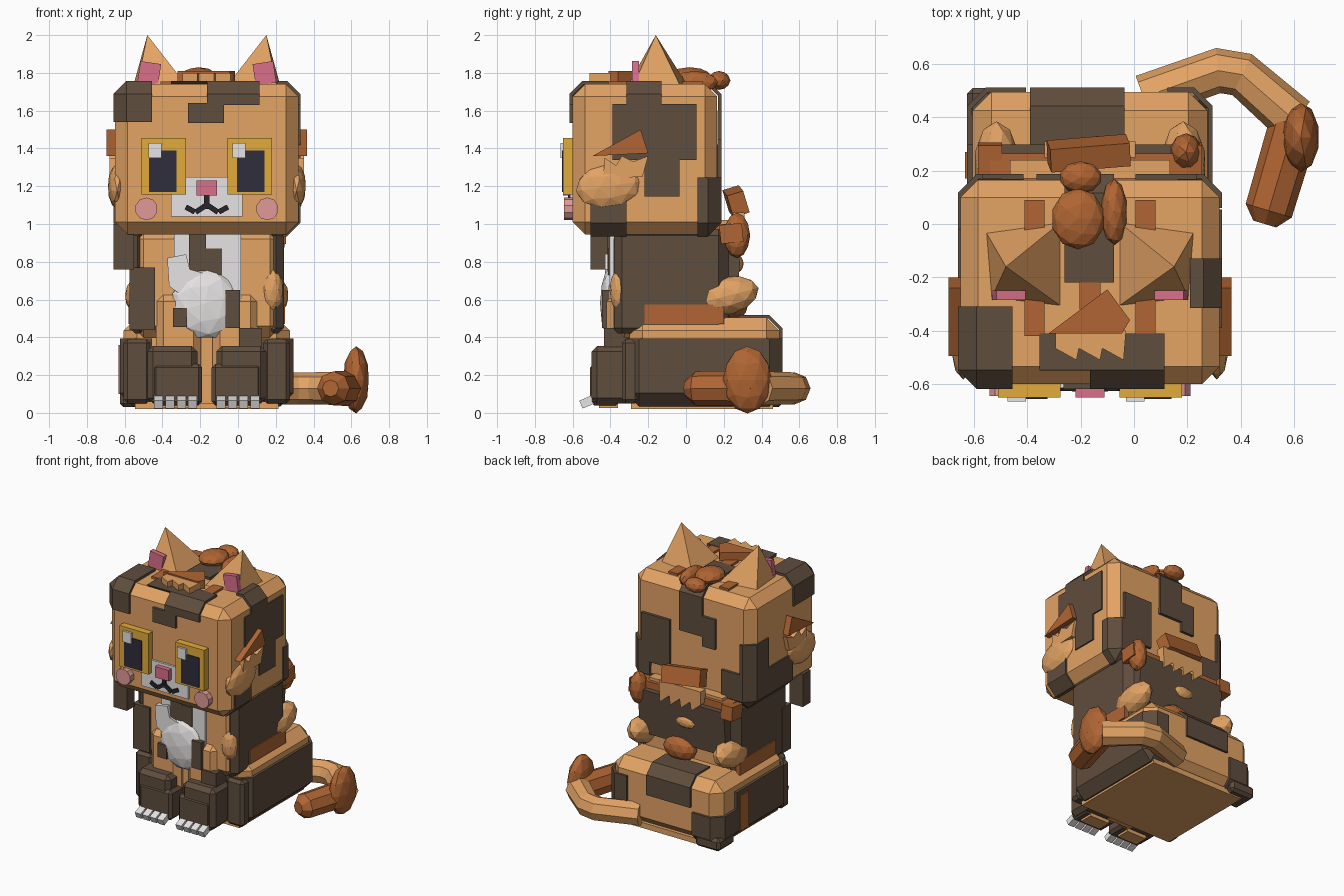
import bpy
import bmesh
from math import pi
from mathutils import Vector, Matrix

if "Cube" in bpy.data.objects:
    bpy.data.objects.remove(bpy.data.objects["Cube"])

CENTRE = -.165   # the sitting body is offset so that the tail fits the width
SIDES = (("left", 1), ("right", -1))
ALL = (-3, 3)


def colour(name, code):
    linear = [((int(code[i:i + 2], 16) / 255 + .055) / 1.055) ** 2.4 for i in (0, 2, 4)]
    mat = bpy.data.materials.new(name)
    mat.use_nodes = True
    mat.diffuse_color = (*linear, 1)
    shader = mat.node_tree.nodes["Principled BSDF"]
    shader.inputs["Base Color"].default_value = (*linear, 1)
    shader.inputs["Roughness"].default_value = .9
    return mat


tan = colour("tan_fur", "e3a364")
dark = colour("dark_brown_fur", "5f4d3d")
orange = colour("orange_fur", "b06533")
white = colour("white_fur", "e6e4e3")
pink = colour("pink_skin", "d8708a")
blush = colour("blush", "e09a98")
yellow = colour("yellow_iris", "e2ab3b")
navy = colour("navy_pupil", "2f2d3c")
black = colour("black_mouth", "25252b")


def finish(name, mat, bm, place=(0, 0, 0), rot=(0, 0, 0)):
    mesh = bpy.data.meshes.new(name)
    bm.to_mesh(mesh)
    bm.free()
    mesh.materials.append(mat)
    obj = bpy.data.objects.new(name, mesh)
    bpy.context.collection.objects.link(obj)
    obj.location = Vector(place) + Vector((CENTRE, 0, 0))
    obj.rotation_euler = rot
    return obj


def block(x, y, z, bevel):
    bm = bmesh.new()
    bmesh.ops.create_cube(bm, size=1)
    bmesh.ops.scale(bm, vec=[abs(b - a) for a, b in (x, y, z)], verts=bm.verts)
    if bevel:
        bmesh.ops.bevel(bm, geom=bm.edges[:], offset=bevel, segments=1, affect="EDGES", profile=.5)
    return bm, [(a + b) / 2 for a, b in (x, y, z)]


def box(name, mat, x, y, z, bevel=0, rot=(0, 0, 0)):
    bm, middle = block(x, y, z, bevel)
    finish(name, mat, bm, middle, rot)


def patch(name, mat, body, x, y, z):
    """Cut a thin shell, wrapped round a chamfered body, down to a region."""
    bm, middle = block(*body)
    bmesh.ops.translate(bm, vec=middle, verts=bm.verts)
    for axis, span in enumerate((x, y, z)):
        for limit, sign in ((min(span), -1), (max(span), 1)):
            co, no = Vector(), Vector()
            co[axis], no[axis] = limit, sign
            bmesh.ops.bisect_plane(bm, geom=bm.verts[:] + bm.edges[:] + bm.faces[:],
                                   plane_co=co, plane_no=no, clear_outer=True)
    obj = finish(name, mat, bm)
    mod = obj.modifiers.new("thickness", "SOLIDIFY")
    mod.thickness, mod.offset = .02, -1


def gem(name, mat, place, radii, rot=(0, 0, 0)):
    bm = bmesh.new()
    bmesh.ops.create_icosphere(bm, subdivisions=2, radius=1)
    bmesh.ops.scale(bm, vec=radii, verts=bm.verts)
    finish(name, mat, bm, place, rot)


def plate(name, mat, axis, span, outline):
    """Extrude a flat outline along one axis between the two span values."""
    bm = bmesh.new()
    verts = []
    for point in outline:
        co = list(point)
        co.insert(axis, span[0])
        verts.append(bm.verts.new(co))
    new = bmesh.ops.extrude_face_region(bm, geom=[bm.faces.new(verts)], use_keep_orig=True)["geom"]
    move = [0, 0, 0]
    move[axis] = span[1] - span[0]
    bmesh.ops.translate(bm, vec=move, verts=[v for v in new if isinstance(v, bmesh.types.BMVert)])
    bmesh.ops.recalc_face_normals(bm, faces=bm.faces)
    finish(name, mat, bm)


def jagged(start, end, top, low, teeth=3):
    """Outline of a fur tuft with a slanted saw edge."""
    step = (end - start) / teeth
    points = [(start, top), (end, top)]
    for i in reversed(range(teeth)):
        points += [(start + step * (i + .9), low), (start + step * i, low + (top - low) * .4)]
    return points


def tube(name, mat, path, radii):
    curve = bpy.data.curves.new(name, "CURVE")
    curve.dimensions = "3D"
    curve.bevel_depth, curve.bevel_resolution = 1, 2
    curve.use_fill_caps = True
    line = curve.splines.new("POLY")
    line.points.add(len(path) - 1)
    for p, (x, y), r in zip(line.points, path, radii):
        p.co, p.radius = (x, y, .13, 1), r
    helper = bpy.data.objects.new(name + "_curve", curve)
    bpy.context.collection.objects.link(helper)
    bm = bmesh.new()
    bm.from_mesh(bpy.data.meshes.new_from_object(helper.evaluated_get(bpy.context.evaluated_depsgraph_get())))
    bpy.data.objects.remove(helper)
    for f in bm.faces:
        f.smooth = False
    finish(name, mat, bm)


# Head block and the dark patches wrapped round it
box("head", tan, (-.485, .485), (-.6, .165), (.945, 1.74), .065)
skull = ((-.495, .495), (-.618, .187), (.935, 1.758), .07)
patch("head_patch_front_corner", dark, skull, (-3, -.29), (-3, -.31), (1.54, 3))
patch("head_patch_forehead", dark, skull, (0, .28), (-3, -.41), (1.63, 3))
patch("head_patch_crown_front", dark, skull, (-.19, 0), (-.55, -.41), (1.6, 3))
patch("head_patch_brow", dark, skull, (-.1, .09), (-3, -.5), (1.535, 1.64))
patch("head_patch_left_top", dark, skull, (.375, 3), (-.315, -.13), (1.635, 3))
patch("head_patch_left_middle", dark, skull, (.4, 3), (-.39, .055), (1.34, 1.635))
patch("head_patch_left_low", dark, skull, (.4, 3), (-.22, -.035), (1.145, 1.34))
patch("head_patch_left_jaw", dark, skull, (.4, 3), (-.505, -.315), (-3, 1.14))
patch("head_patch_back_corner", dark, skull, (.33, 3), (.06, 3), (-3, 1.245))
patch("head_patch_back_mid", dark, skull, (.17, .4), (0, 3), (1.1, 1.45))
patch("head_patch_crown", dark, skull, (-.095, .09), (-.22, 3), (1.4, 3))
patch("head_patch_back_step", dark, skull, (-.2, -.095), (0, 3), (1.33, 1.55))
patch("head_patch_right_low", dark, skull, (-3, -.25), (-.3, 3), (-3, 1.2))
patch("head_patch_right_step", dark, skull, (-3, -.4), (-.02, 3), (1.2, 1.42))
box("hanging_lock", dark, (-.495, -.385), (-.505, -.415), (.76, 1))

# Ears: leaning four-sided pyramids with pink insides
for side, s in SIDES:
    bm = bmesh.new()
    base = [bm.verts.new((s * x, y, 1.73)) for x, y in ((.105, .01), (.39, -.03), (.37, -.28), (.105, -.31))]
    tip = bm.verts.new((s * .315, -.16, 2))
    bm.faces.new(base)
    for a, b in zip(base, base[1:] + base[:1]):
        bm.faces.new((a, b, tip))
    bmesh.ops.recalc_face_normals(bm, faces=bm.faces)
    finish(side + "_ear", tan, bm)
    box(side + "_inner_ear", pink, (s * .25, s * .36), (-.285, -.25), (1.74, 1.855), 0, (0, s * -.15, 0))

# Eyes, cheeks and cheek fur
for side, s in SIDES:
    box(side + "_iris", yellow, (s * .11, s * .345), (-.65, -.58), (1.155, 1.455))
    box(side + "_pupil", navy, (s * .16, s * .305), (-.656, -.64), (1.17, 1.39))
    shine = .17 if s > 0 else -.275
    box(side + "_eye_shine", white, (shine - .035, shine + .035), (-.665, -.64), (1.35, 1.43))
    bm = bmesh.new()
    bmesh.ops.create_cone(bm, cap_ends=True, segments=10, radius1=.06, radius2=.06, depth=.05,
                          matrix=Matrix.Rotation(pi / 2, 4, "X"))
    finish(side + "_cheek", blush, bm, (s * .32, -.62, 1.08))
    gem(side + "_cheek_fur", tan, (s * .475, -.41, 1.2), (.05, .175, .12), (.15, 0, 0))
    plate(side + "_cheek_tuft", tan, 0, (s * .46, s * .515),
          [(-.44, 1.24), (-.43, 1.35), (-.37, 1.31), (-.34, 1.36), (-.28, 1.33), (-.2, 1.36), (-.23, 1.25)])
    plate(side + "_temple_tuft", orange, 0, (s * .47, s * .53), [(-.495, 1.36), (-.24, 1.5), (-.2, 1.375)])

# Muzzle, nose and mouth
plate("muzzle", white, 1, (-.615, -.58), [(-.19, 1.04), (.19, 1.04), (.19, 1.16), (.11, 1.16),
                                          (.11, 1.25), (-.11, 1.25), (-.11, 1.16), (-.19, 1.16)])
box("nose", pink, (-.055, .055), (-.65, -.6), (1.15, 1.23))
box("mouth_centre", black, (-.014, .014), (-.625, -.61), (1.08, 1.15))
for side, s in SIDES:
    box(side + "_mouth_curve", black, (s * -.005, s * .065), (-.628, -.61), (1.068, 1.096), 0, (0, s * .6, 0))
    box(side + "_mouth_corner", black, (s * .06, s * .115), (-.626, -.61), (1.063, 1.091), 0, (0, s * -.5, 0))

# Tufts on the crown
gem("crown_tuft", orange, (-.045, .02, 1.78), (.1, .115, .05))
gem("crown_back_tuft", orange, (-.035, .175, 1.76), (.08, .06, .05))
gem("crown_side_tuft", orange, (.09, .045, 1.75), (.05, .125, .06))
plate("fringe_tuft", orange, 2, (1.75, 1.81), [(-.155, -.41), (.065, -.245), (.15, -.36), (.12, -.41)])
plate("fringe_hair", tan, 2, (1.75, 1.8), jagged(-.13, .135, -.4, -.51))
box("crown_stripe", orange, (-.04, .04), (-.32, -.2), (1.7, 1.755))
for side, s in SIDES:
    box(side + "_crown_spot_back", orange, (s * .17, s * .245), (-.03, .09), (1.7, 1.755))
    box(side + "_crown_spot_front", orange, (s * .17, s * .245), (-.42, -.28), (1.7, 1.755))

# Torso with dark flanks, white bib and chest fluff
box("torso", tan, (-.395, .395), (-.385, .22), (.4, .98), .06)
trunk = ((-.408, .408), (-.398, .233), (.39, 1), .06)
box("torso_belt", orange, (-.415, .415), (-.22, .2), (.47, .575))
for side, s in SIDES:
    patch(side + "_flank", dark, trunk, (s * .355, s * 3), (-.38, 3), (.42, .97))
    gem(side + "_hip_fur", tan, (s * .35, .22, .62), (.085, .17, .1), (.25, 0, 0))
    box(side + "_collar", orange, (s * .33, s * .42), (.18, .3), (.9, 1), 0, (.1, 0, 0))
gem("elbow_fur", tan, (.345, -.35, .65), (.06, .055, .12))
box("bib", white, (-.175, .18), (-.405, -.36), (.6, .97))
box("bib_patch", dark, (-.095, -.005), (-.415, -.38), (.74, .97))
box("bib_patch_low", dark, (-.01, .08), (-.412, -.38), (.73, .87))
box("shoulder_patch", dark, (-.41, -.275), (-.4, -.3), (.44, .77))
gem("chest_fluff", white, (-.01, -.4, .58), (.175, .055, .19), (0, -.3, 0))
plate("chest_tuft", white, 1, (-.43, -.39), [(-.21, .82), (-.11, .84), (-.09, .76), (-.02, .74), (-.1, .6), (-.2, .67)])
box("chest_spot_left", dark, (.1, .175), (-.445, -.36), (.45, .65))
box("chest_spot_right", dark, (-.18, -.105), (-.445, -.36), (.455, .555))

# Back plates and tufts behind the neck
box("back_plate", dark, (-.35, .35), (.21, .285), (.62, .95), 0, (-.08, 0, 0))
box("back_collar", orange, (-.375, .375), (.12, .265), (.93, 1))
box("nape_fringe", tan, (-.3, .3), (.17, .24), (.98, 1.02))
box("nape_tuft", orange, (-.155, .145), (.22, .31), (1.06, 1.18), 0, (.3, .1, .08))
gem("nape_fur", orange, (.36, .27, .94), (.06, .07, .12))
plate("back_tuft", tan, 1, (.25, .31), jagged(-.17, .17, 1.06, .9, 4))
gem("back_spot", tan, (-.03, .275, .79), (.08, .03, .045))
gem("lower_back_fur", orange, (.03, .26, .58), (.13, .07, .09))

# Haunches with dark patches
box("haunches", tan, (-.44, .44), (-.3, .495), (.05, .505), .07)
rump = ((-.46, .46), (-.318, .512), (.035, .518), .07)
patch("saddle_patch", dark, rump, (-.225, .13), (.28, 3), (.3, 3))
patch("left_haunch_patch", dark, rump, (.29, 3), ALL, (-3, .395))
patch("right_haunch_patch", dark, rump, (-3, -.29), (-3, .3), (-3, .395))
patch("right_haunch_back", dark, rump, (-3, -.24), (.3, 3), (-3, .27))
box("right_heel", dark, (-.46, -.26), (.32, .51), (.03, .12), .02)
box("haunch_stripe", orange, (-.468, -.4), (.17, .27), (.1, .36))
box("thigh_cap", dark, (.17, .29), (-.435, -.23), (.3, .45))
box("belly_base", tan, (-.38, .38), (-.29, .46), (.02, .06))

# Front legs, paws and claws
for side, s in SIDES:
    box(side + "_front_leg", tan, (s * .03, s * .27), (-.42, -.28), (.06, .63), .04)
    box(side + "_haunch_front", dark, (s * .3, s * .44), (-.34, -.25), (.05, .39), .02)
    box(side + "_paw", dark, (s * .05, s * .315), (-.5, -.29), (.05, .355), .03)
    box(side + "_paw_toe", dark, (s * .025, s * .29), (-.507, -.35), (.04, .26), .02)
    box(side + "_paw_pad", tan, (s * .08, s * .24), (-.46, -.36), (.025, .06))
    for i in range(4):
        mid = s * (.075 + .06 * i)
        box(side + "_claw", white, (mid - .024, mid + .024), (-.56, -.465), (.04, .085), 0, (.4, 0, 0))
box("lower_belly", tan, (-.1, .1), (-.36, -.25), (.05, .5))

# Curled tail
tube("tail_base", tan, [(.2, .475), (.48, .575), (.57, .56), (.765, .39)], (.085, .085, .085, .09))
tube("tail_end", orange, [(.78, .41), (.765, .37), (.67, .05), (.655, 0)], (.06, .095, .09, .045))
gem("tail_tuft", orange, (.79, .325, .175), (.07, .13, .178))
